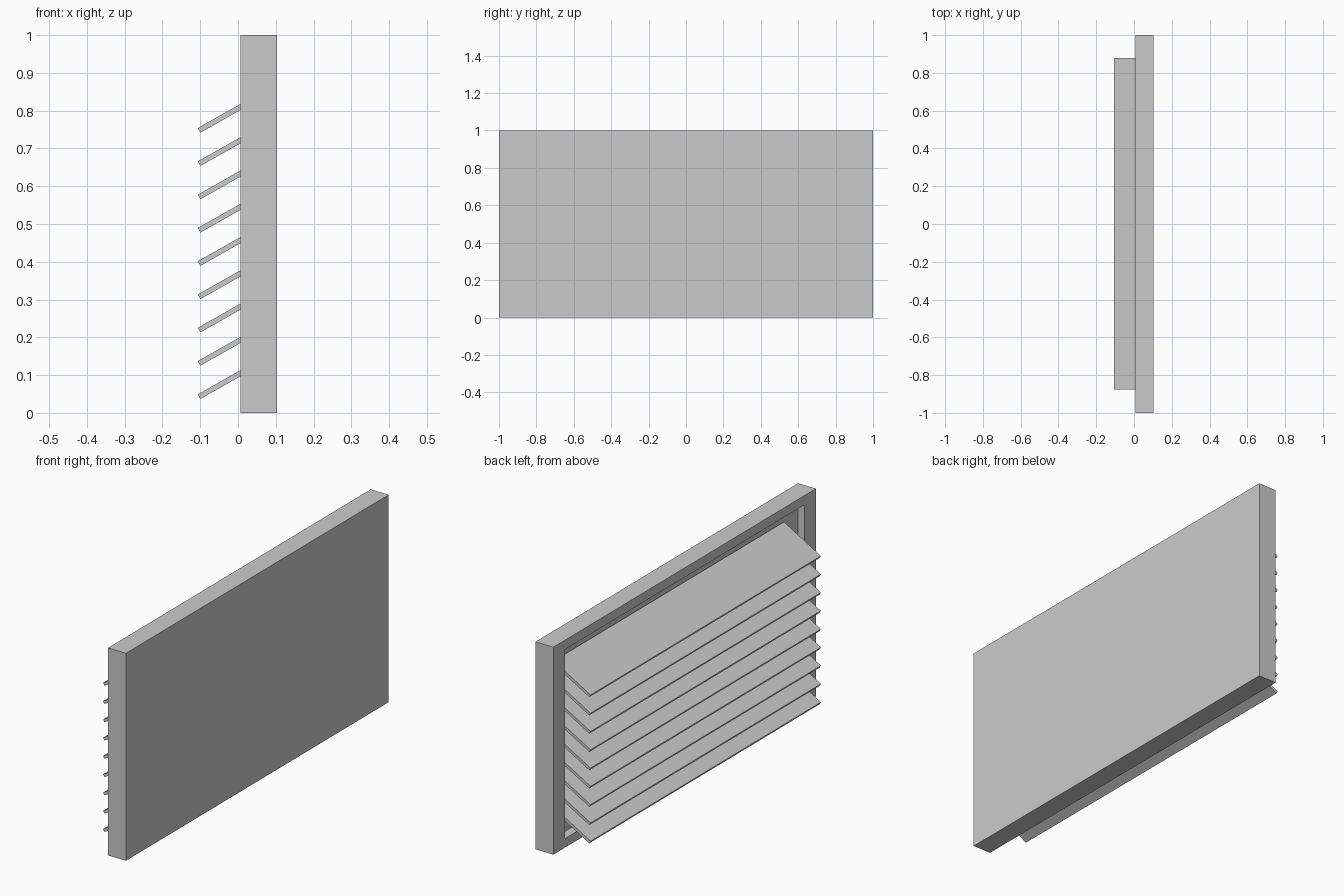
import bpy, bmesh
from math import radians, sin, cos
from mathutils import Matrix, Vector

if "Cube" in bpy.data.objects:
    bpy.data.objects.remove(bpy.data.objects["Cube"], do_unlink=True)

grey = bpy.data.materials.new("light_grey")
grey.use_nodes = True
grey.diffuse_color = (0.6, 0.6, 0.6, 1)
grey.node_tree.nodes["Principled BSDF"].inputs["Base Color"].default_value = (0.6, 0.6, 0.6, 1)


def box(name, centre, size, tilt=0.0, opening=None):
    """Box tilted about y; opening cuts a scaled hole in the -x face."""
    bm = bmesh.new()
    bmesh.ops.create_cube(bm, size=1, matrix=Matrix.Diagonal((*size, 1)))
    if opening:
        face = next(f for f in bm.faces if f.normal.x < -0.9)
        bmesh.ops.inset_individual(bm, faces=[face], thickness=0.01)
        for v in face.verts:
            v.co.y = opening * size[1] / 2 * (1 if v.co.y > 0 else -1)
            v.co.z = opening * size[2] / 2 * (1 if v.co.z > 0 else -1)
        bmesh.ops.delete(bm, geom=[face], context='FACES')
    mesh = bpy.data.meshes.new(name)
    bm.to_mesh(mesh)
    bm.free()
    mesh.materials.append(grey)
    obj = bpy.data.objects.new(name, mesh)
    obj.location = centre
    obj.rotation_euler.y = -tilt
    bpy.context.collection.objects.link(obj)
    return obj


# Hollow housing with a rectangular mouth
box("housing", (0.055, 0, 0.5), (0.096, 2, 1), opening=0.91)

# Nine slats sloping down and out of the mouth
TILT = radians(29.5)
LENGTH = 0.226
for i in range(9):
    tip = Vector((-0.103, 0.002, 0.043 + i * 0.0881))
    centre = tip + Vector((cos(TILT), 0, sin(TILT))) * LENGTH / 2
    box(f"slat_{i + 1}", centre, (LENGTH, 1.754, 0.014), tilt=TILT)
